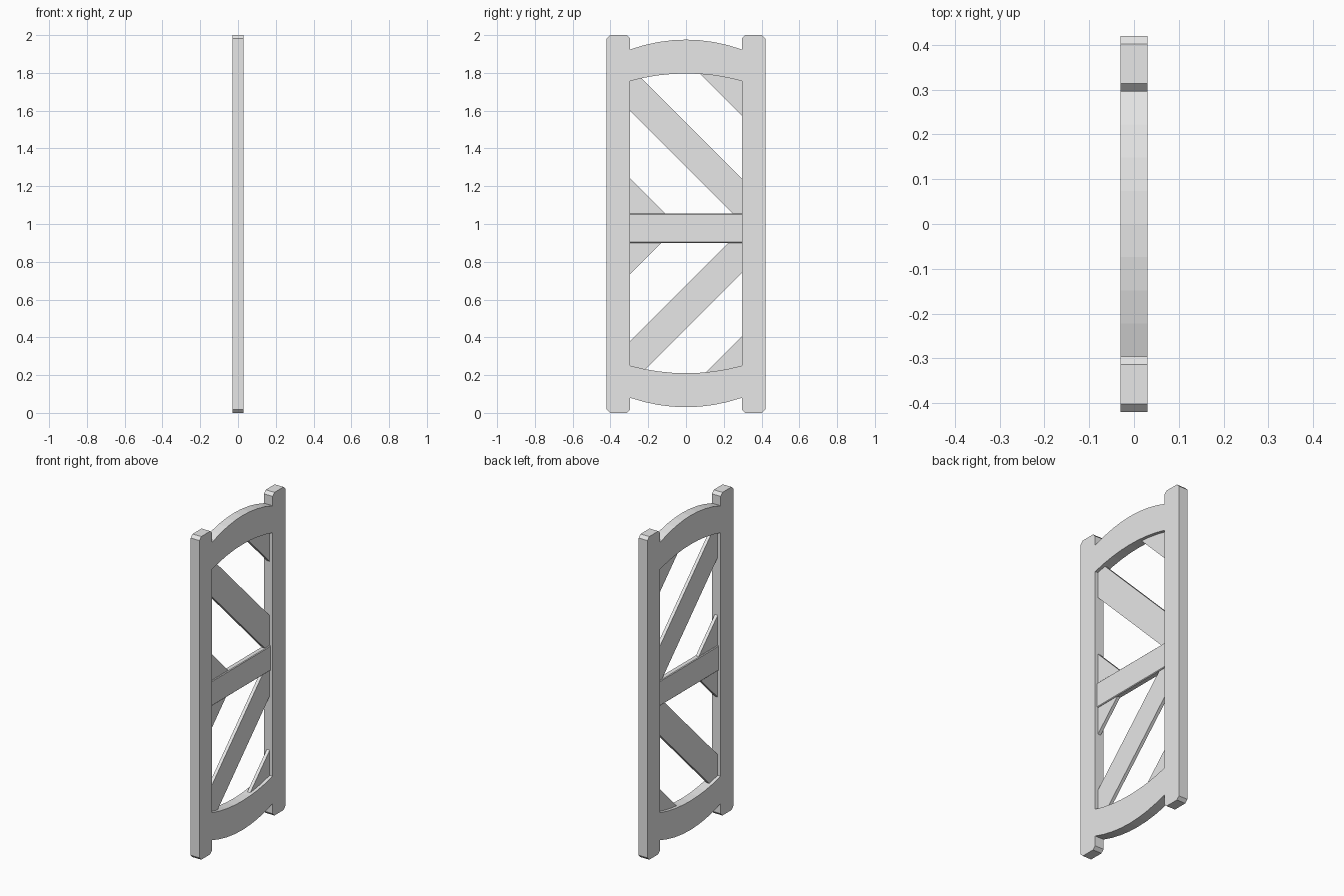
import bpy
from mathutils import Matrix

cube = bpy.data.objects.get("Cube")
if cube:
    bpy.data.objects.remove(cube, do_unlink=True)

grey = bpy.data.materials.new("light_grey")
grey.use_nodes = True
grey.diffuse_color = (0.8, 0.8, 0.8, 1)
grey.node_tree.nodes["Principled BSDF"].inputs["Base Color"].default_value = (0.8, 0.8, 0.8, 1)

# Maps a flat profile (u, v) to (y, z), with its thickness along x
UPRIGHT = Matrix(((0, 0, 1, 0), (1, 0, 0, 0), (0, 1, 0, 0), (0, 0, 0, 1)))


def slab(name, loops, half):
    """Extruded flat profile in the yz plane; later loops cut holes."""
    curve = bpy.data.curves.new(name + "_profile", 'CURVE')
    curve.dimensions = '2D'
    curve.fill_mode = 'BOTH'
    curve.extrude = half
    for pts in loops:
        sp = curve.splines.new('POLY')
        sp.points.add(len(pts) - 1)
        for p, (u, v) in zip(sp.points, pts):
            p.co = (u, v, 0, 1)
        sp.use_cyclic_u = True
    tmp = bpy.data.objects.new(name + "_tmp", curve)
    bpy.context.collection.objects.link(tmp)
    deps = bpy.context.evaluated_depsgraph_get()
    mesh = bpy.data.meshes.new_from_object(tmp.evaluated_get(deps))
    bpy.data.objects.remove(tmp, do_unlink=True)
    bpy.data.curves.remove(curve)
    mesh.name = name
    mesh.transform(UPRIGHT)
    mesh.materials.clear()
    mesh.materials.append(grey)
    for poly in mesh.polygons:
        poly.use_smooth = False
    ob = bpy.data.objects.new(name, mesh)
    bpy.context.collection.objects.link(ob)
    return ob


IN, OUT, C = 0.296, 0.42, 0.018     # post inner side, outer side, corner cut


def arch(z_end, z_mid, n=8):
    """Shallow arch from -y to +y between the posts."""
    ts = [-1 + 2 * i / n for i in range(n + 1)]
    return [(IN * t, z_mid + (z_end - z_mid) * t * t) for t in ts]


# Frame: two posts and two arched rails in one piece
post_top = [(IN, 2 - C), (IN + C, 2), (OUT - C, 2), (OUT, 2 - C)]
post_bottom = [(OUT, C), (OUT - C, 0), (IN + C, 0), (IN, C)]


def mirrored(pts):
    return [(-u, v) for u, v in reversed(pts)]


outer = (mirrored(post_top) + arch(1.924, 1.976) + post_top
         + post_bottom + arch(0.08, 0.03)[::-1] + mirrored(post_bottom))
opening = arch(1.757, 1.797) + arch(0.25, 0.21)[::-1]
slab("gate_frame", [outer, opening], 0.03)

# Middle rail with small chamfers
bpy.ops.mesh.primitive_cube_add(size=1, location=(0, 0, 0.978))
rail = bpy.context.object
rail.name = "middle_rail"
rail.data.transform(Matrix.Diagonal((0.034, 0.62, 0.155, 1)))
rail.data.materials.append(grey)
bev = rail.modifiers.new("chamfer", 'BEVEL')
bev.width = 0.004
bev.segments = 1

# Diagonal boards and corner boards, ends tucked into the frame
E = 0.31
boards = {
    "upper_brace": [(-E, 1.613), (E, 0.993), (E, 1.225), (-E, 1.845)],
    "upper_top_corner": [(0.06, 1.81), (E, 1.56), (E, 1.81)],
    "upper_bottom_corner": [(-E, 1.255), (-E, 1.025), (-0.08, 1.025)],
    "lower_brace": [(-E, 0.135), (E, 0.755), (E, 0.985), (-E, 0.365)],
    "lower_top_corner": [(-E, 0.72), (-0.10, 0.93), (-E, 0.93)],
    "lower_bottom_corner": [(0.08, 0.19), (E, 0.19), (E, 0.42)],
}
for name, pts in boards.items():
    slab(name, [pts], 0.01)
